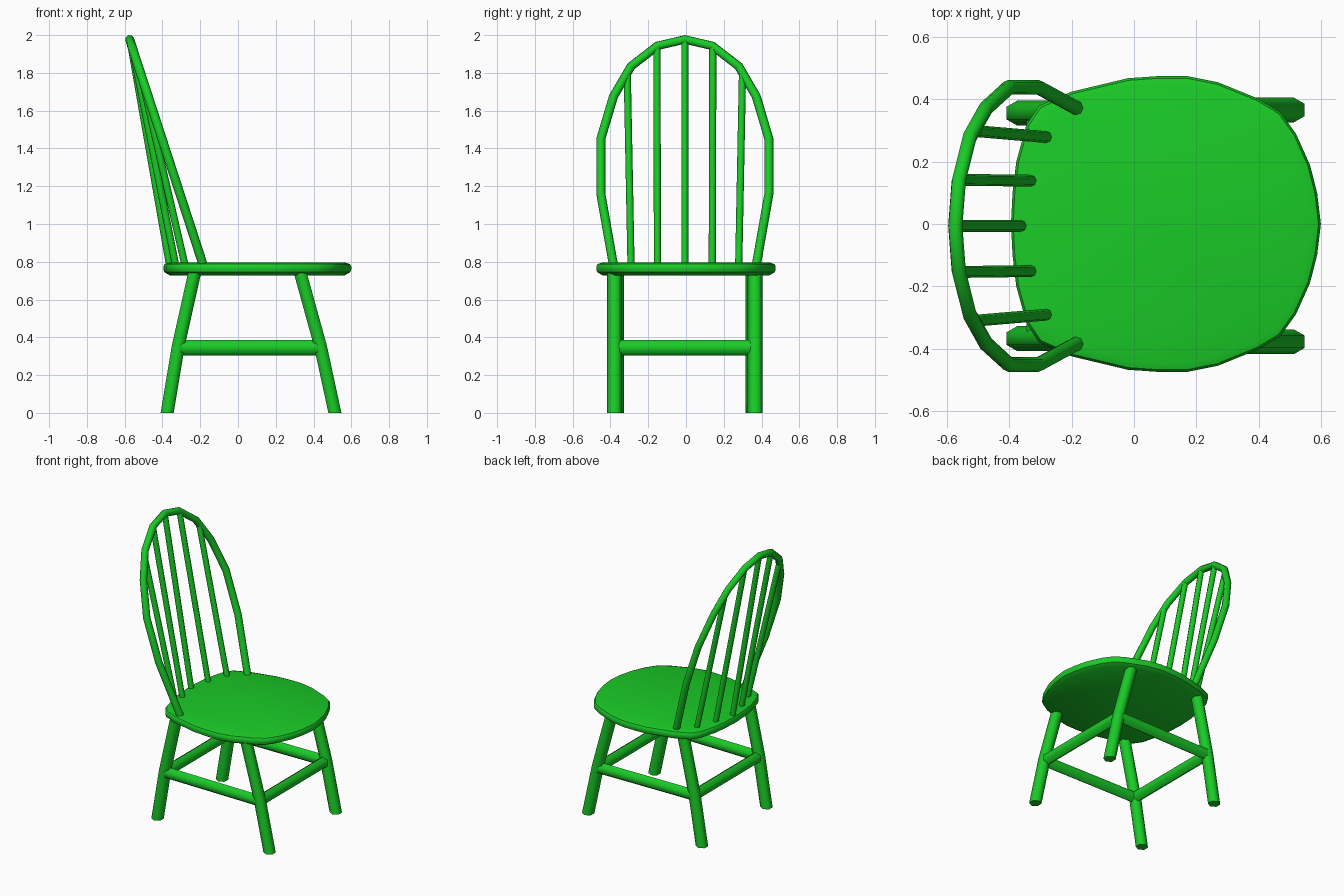
import bpy, bmesh, math
from mathutils import Vector

if "Cube" in bpy.data.objects:
    bpy.data.objects.remove(bpy.data.objects["Cube"])

green = bpy.data.materials.new("green_paint")
green.diffuse_color = (0.01, 0.6, 0.02, 1)
green.use_nodes = True
green.node_tree.nodes["Principled BSDF"].inputs["Base Color"].default_value = green.diffuse_color
Y0 = -0.006  # slight sideways offset of the frame


def finish(name, bm, angle=40):
    bmesh.ops.recalc_face_normals(bm, faces=bm.faces)
    me = bpy.data.meshes.new(name)
    bm.to_mesh(me)
    bm.free()
    me.materials.append(green)
    ob = bpy.data.objects.new(name, me)
    bpy.context.collection.objects.link(ob)
    bpy.ops.object.select_all(action='DESELECT')
    ob.select_set(True)
    bpy.context.view_layer.objects.active = ob
    bpy.ops.object.shade_smooth_by_angle(angle=math.radians(angle))
    return ob


def loft(name, rings, angle=40):
    """Skin a stack of rings and cap both ends."""
    bm = bmesh.new()
    vs = [[bm.verts.new(p) for p in ring] for ring in rings]
    n = len(vs[0])
    for a, b in zip(vs, vs[1:]):
        for i in range(n):
            bm.faces.new((a[i], a[(i + 1) % n], b[(i + 1) % n], b[i]))
    bm.faces.new(vs[0])
    bm.faces.new(vs[-1])
    return finish(name, bm, angle)


def rod(name, pts, r, sides, ref, axis=None, squash=1.0, angle=65):
    """Sweep a polygon along pts; ref is the direction of its first corner."""
    pts = [Vector(p) for p in pts]
    rings = []
    for i, p in enumerate(pts):
        t = Vector(axis) if axis else pts[min(i + 1, len(pts) - 1)] - pts[max(i - 1, 0)]
        t.normalize()
        u = Vector(ref)
        u = (u - t * u.dot(t)).normalized()
        v = t.cross(u)
        rings.append([p + u * r * math.cos(a) + v * r * squash * math.sin(a)
                      for a in (2 * math.pi * k / sides for k in range(sides))])
    return loft(name, rings, angle)


# Seat: half outline mirrored, with a bevelled rim
half = [(-0.395, 0), (-0.39, 0.1), (-0.378, 0.2), (-0.345, 0.32), (-0.305, 0.38),
        (-0.2, 0.425), (-0.02, 0.468), (0.08, 0.475), (0.17, 0.475), (0.27, 0.455),
        (0.4, 0.402), (0.47, 0.36), (0.52, 0.29), (0.565, 0.19), (0.588, 0.1), (0.6, 0)]
outline = half + [(x, -y) for x, y in half[-2:0:-1]]
seat_rings = []
for z, s in ((0.728, 0.93), (0.745, 0.99), (0.76, 1), (0.775, 1), (0.788, 0.985), (0.795, 0.94)):
    seat_rings.append([(0.1 + (x - 0.1) * s, y * s, z) for x, y in outline])
loft("seat", seat_rings)

# Legs (hexagonal, splayed, kinked at the stretchers) and stretchers
FRONT, BACK, FY, BY = 0.435, -0.315, 0.372, 0.362
for side, s in (("left", 1), ("right", -1)):
    for end, xs, y in (("front", (0.513, FRONT, 0.33), FY), ("back", (-0.375, BACK, -0.23), BY)):
        rod(f"{end}_leg_{side}", [(x, s * y + Y0, z) for x, z in zip(xs, (0, 0.36, 0.74))],
            0.04, 6, (0, 1, 0), axis=(0, 0, 1))
    rod(f"side_stretcher_{side}", [(BACK, s * BY + Y0, 0.345), (FRONT, s * FY + Y0, 0.345)],
        0.041, 6, (0, 0, 1), squash=0.85)
for end, x, y in (("front", FRONT, FY), ("back", BACK, BY)):
    rod(f"{end}_stretcher", [(x, -y + Y0, 0.345), (x, y + Y0, 0.345)],
        0.041, 6, (0, 0, 1), squash=0.85)


# Back hoop, lying in one leaning plane
def lean(z):
    return -0.19 - 0.326 * (z - 0.8)


hoop_half = [(0.378, 0.782), (0.445, 1.16), (0.445, 1.45), (0.378, 1.675), (0.285, 1.835), (0.145, 1.943)]
hoop = [(-y, z) for y, z in hoop_half] + [(0, 1.977)] + hoop_half[::-1]
rod("back_hoop", [(lean(z), y + Y0, z) for y, z in hoop], 0.024, 8, (1, 0, 0.326))

# Spindles, fanning from a curved row on the seat up into the hoop
for i, (yb, xb, yt, zt) in enumerate([(-0.285, -0.28, -0.305, 1.80), (-0.145, -0.33, -0.148, 1.93),
                                      (0, -0.362, 0, 1.965),
                                      (0.145, -0.33, 0.148, 1.93), (0.285, -0.28, 0.305, 1.80)]):
    rod(f"spindle_{i + 1}", [(xb, yb + Y0, 0.78), (lean(zt), yt + Y0, zt)], 0.019, 8, (0, 1, 0))
